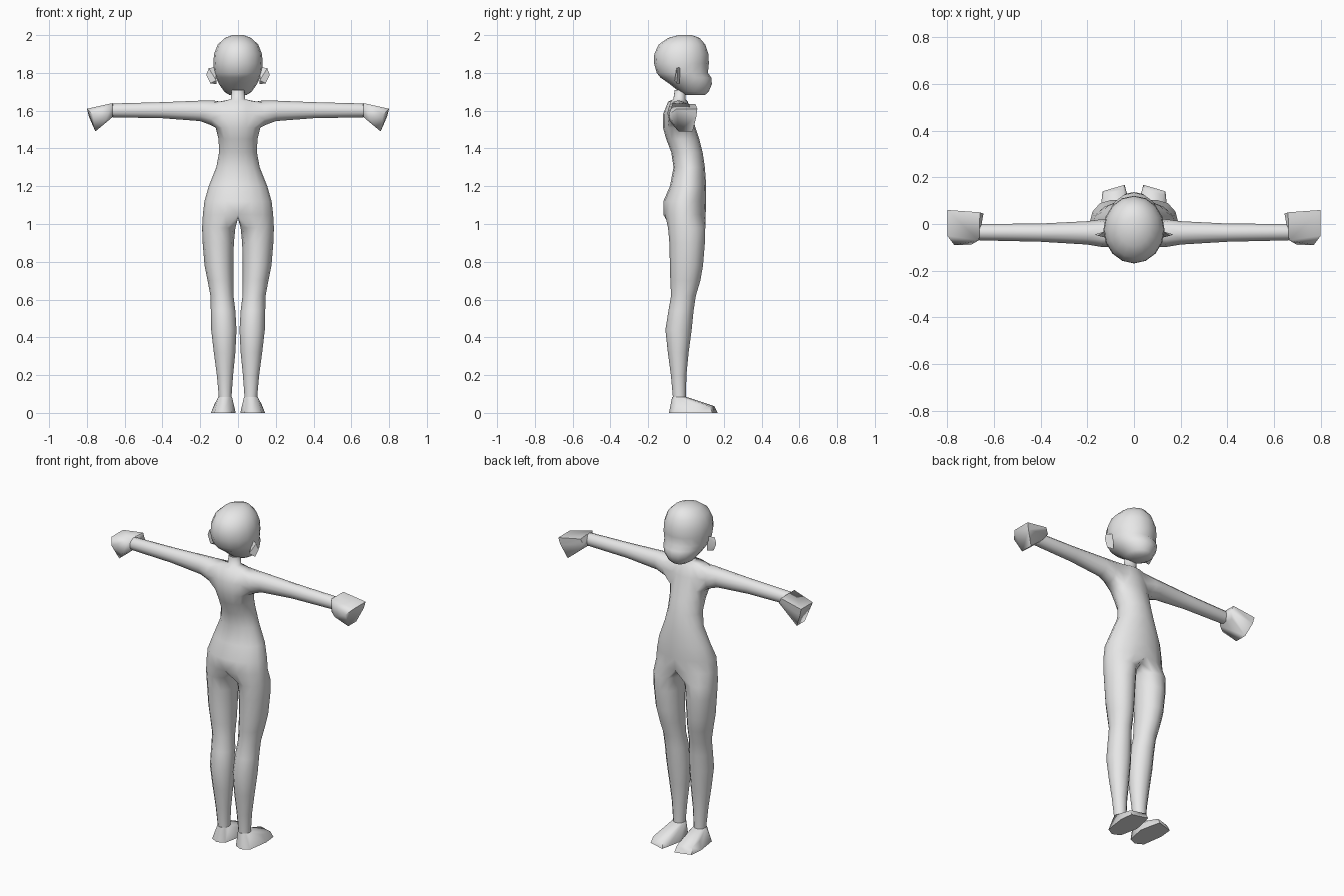
import bpy, bmesh
from math import sin, cos, pi, radians

cube = bpy.data.objects.get("Cube")
if cube:
    bpy.data.objects.remove(cube, do_unlink=True)

skin = bpy.data.materials.new("light_grey")
skin.use_nodes = True
skin.diffuse_color = (0.8, 0.8, 0.8, 1)
skin.node_tree.nodes["Principled BSDF"].inputs["Base Color"].default_value = (0.8, 0.8, 0.8, 1)


def finish(name, bm, angle):
    """Turn the +x half into a mirrored, smooth shaded object."""
    bmesh.ops.recalc_face_normals(bm, faces=bm.faces)
    me = bpy.data.meshes.new(name)
    bm.to_mesh(me)
    bm.free()
    me.shade_smooth()
    me.set_sharp_from_angle(angle=radians(angle))
    me.materials.append(skin)
    ob = bpy.data.objects.new(name, me)
    bpy.context.collection.objects.link(ob)
    mirror = ob.modifiers.new("Mirror", 'MIRROR')
    mirror.use_clip = True
    mirror.merge_threshold = 0.0005
    return ob


def half_ring(bm, z, half_width, back, front, n=8):
    """Open arc from front centre round the +x side to back centre."""
    mid, ry = (front + back) / 2, (front - back) / 2
    ring = []
    for i in range(n + 1):
        a = pi / 2 - pi * i / n
        x = 0 if i in (0, n) else half_width * cos(a)
        ring.append(bm.verts.new((x, mid + ry * sin(a), z)))
    return ring


def skin_rings(bm, a, b, closed=False, skip=()):
    n = len(a)
    for i in range(n if closed else n - 1):
        if i not in skip:
            j = (i + 1) % n
            bm.faces.new((a[i], a[j], b[j], b[i]))


def hull(name, points, angle):
    bm = bmesh.new()
    for p in points:
        bm.verts.new(p)
    res = bmesh.ops.convex_hull(bm, input=bm.verts)
    loose = [v for v in bm.verts if not v.link_faces]
    bmesh.ops.delete(bm, geom=loose, context='VERTS')
    return finish(name, bm, angle)


# Torso and neck: z, half width, back, front
bm = bmesh.new()
torso = [
    (1.71, .034, -.06, .0), (1.66, .038, -.067, -.003), (1.648, .10, -.095, .01),
    (1.58, .12, -.122, .03), (1.51, .118, -.122, .05), (1.45, .103, -.105, .07),
    (1.38, .10, -.078, .088), (1.30, .115, -.066, .10), (1.20, .155, -.085, .107),
    (1.12, .178, -.12, .107), (1.05, .186, -.12, .104)]
rings = [half_ring(bm, *r) for r in torso]
for k in range(len(rings) - 1):
    skin_rings(bm, rings[k], rings[k + 1], skip=range(2, 6) if k in (2, 3) else ())

# Arm: x, back, front, bottom, top, joined to the open shoulder
arm = [(.14, -.098, .02, 1.522, 1.655), (.20, -.088, .012, 1.545, 1.653),
       (.40, -.076, .002, 1.56, 1.645), (.66, -.07, .0, 1.565, 1.638),
       (.70, -.065, -.005, 1.57, 1.63)]
prev = None
for x, back, front, low, high in arm:
    ring = []
    for i in range(12):
        a = pi / 6 * i
        ring.append(bm.verts.new((x, (back + front) / 2 + (front - back) / 2 * cos(a),
                                  (low + high) / 2 + (high - low) / 2 * sin(a))))
    if prev:
        skin_rings(bm, prev, ring, closed=True)
    else:
        first = ring
    prev = ring
bm.faces.new(prev)
hole = rings[2][2:7] + [rings[3][6]] + rings[4][6:1:-1] + [rings[3][2]]
loops = [bm.edges.get((hole[i], hole[i - 1])) for i in range(12)]
loops += [e for e in first[0].link_edges if e.is_boundary]
loops += [e for v in first[2::2] for e in v.link_edges if e.is_boundary]
bmesh.ops.bridge_loops(bm, edges=list(set(loops)))

# Leg: z, inner x, outer x, back, front, starting from the crotch
hip = rings[-1]
crotch = [bm.verts.new((0, y, 1.03)) for y in (-.075, -.01, .06)]
prev = hip + crotch
legs = [(.98, .014, .19, -.095, .102), (.90, .022, .187, -.088, .1),
        (.78, .025, .177, -.085, .09), (.70, .025, .161, -.083, .076),
        (.62, .024, .146, -.079, .052), (.54, .014, .144, -.093, .04),
        (.44, .008, .142, -.109, .03), (.32, .014, .128, -.096, .014),
        (.20, .026, .112, -.08, .002), (.09, .034, .102, -.07, .0),
        (.05, .034, .102, -.07, .0)]
for z, inner, outer, back, front in legs:
    ring = []
    for i in range(12):
        a = radians(120 - 30 * i)
        ring.append(bm.verts.new(((inner + outer) / 2 + (outer - inner) / 2 * cos(a),
                                  (back + front) / 2 + (front - back) / 2 * sin(a), z)))
    skin_rings(bm, prev, ring, closed=True)
    prev = ring
bm.faces.new(prev)
finish("body", bm, 80)

# Head with a blunt muzzle towards +y
bm = bmesh.new()
head = [(2.0, .03, -.04, .03), (1.985, .07, -.095, .072), (1.95, .107, -.145, .102),
        (1.90, .127, -.168, .119), (1.85, .131, -.169, .121), (1.80, .126, -.155, .116),
        (1.775, .118, -.135, .134), (1.74, .10, -.085, .137),
        (1.70, .072, -.035, .12), (1.683, .045, .0, .10)]
rings = [half_ring(bm, *r) for r in head]
for a, b in zip(rings, rings[1:]):
    skin_rings(bm, a, b)
bm.faces.new(rings[0])
bm.faces.new(rings[-1])
finish("head", bm, 60)

# Ears
hull("ears", [(.12, -.03, 1.83), (.155, -.05, 1.825), (.168, -.045, 1.79),
              (.147, -.05, 1.745), (.115, -.035, 1.74), (.115, -.06, 1.76)], 40)

# Mitten hands
hull("hands", [(.8, .06, 1.61), (.8, -.05, 1.61), (.77, -.09, 1.58), (.755, .035, 1.49),
               (.755, -.04, 1.49), (.7, -.09, 1.55), (.79, .055, 1.57), (.66, .05, 1.635),
               (.645, .045, 1.6), (.665, .03, 1.565), (.665, -.07, 1.64),
               (.665, -.07, 1.565)], 60)

# Feet: flat sole, low toe and ankle ring
sole = [(.04, .168, 0), (.135, .14, 0), (.143, .06, 0), (.125, -.065, 0),
        (.08, -.09, 0), (.035, -.07, 0), (.012, .04, 0), (.03, .13, 0)]
toe = [(.045, .15, .035), (.128, .125, .035), (.025, .06, .045), (.125, .05, .045)]
ankle = [(.068 + .036 * cos(pi / 4 * i), -.036 + .037 * sin(pi / 4 * i), .085)
         for i in range(8)]
hull("feet", sole + toe + ankle, 50)
